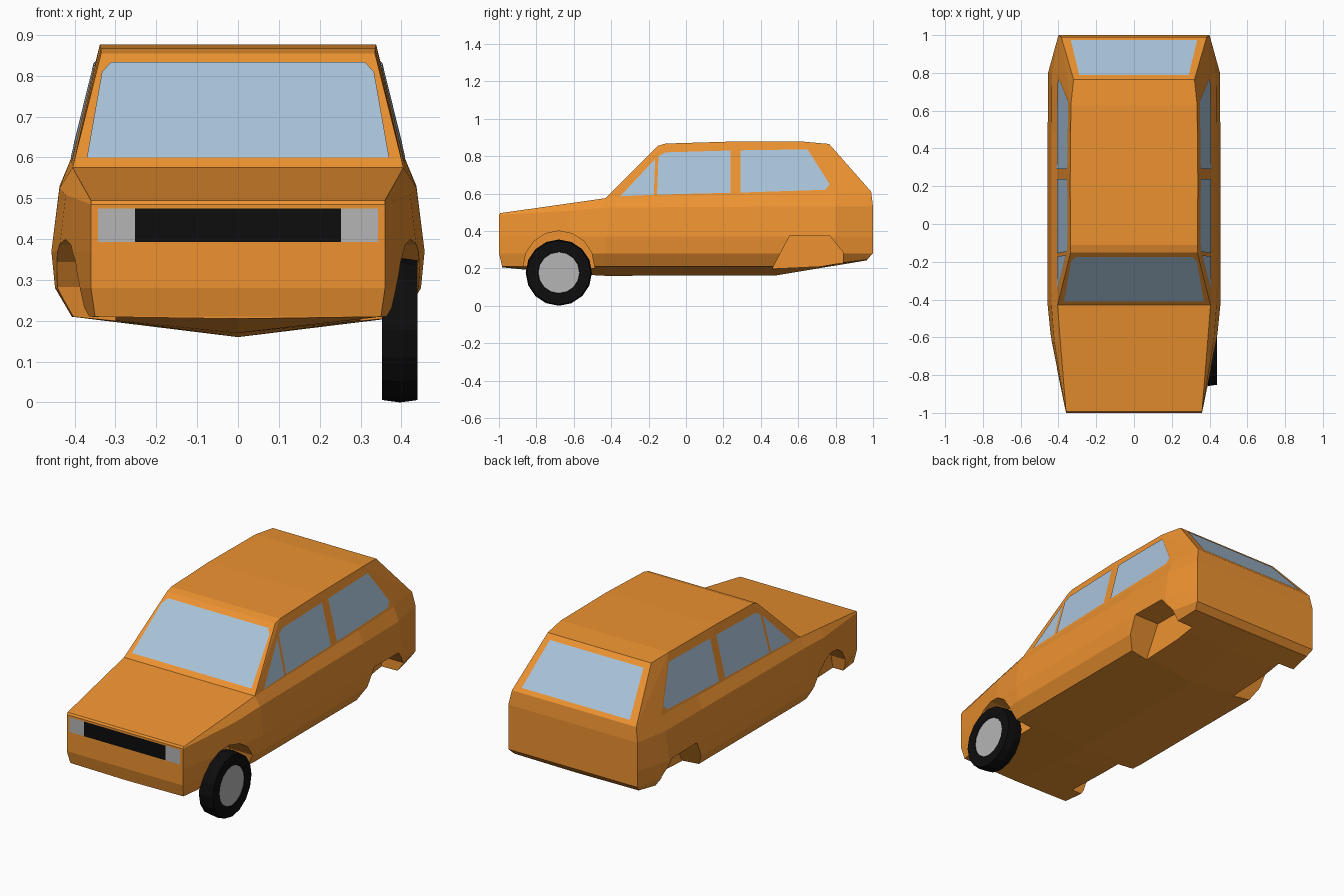
import bpy, bmesh, math
from mathutils import Vector
from mathutils.bvhtree import BVHTree

if "Cube" in bpy.data.objects:
    bpy.data.objects.remove(bpy.data.objects["Cube"])


def material(name, r, g, b):
    m = bpy.data.materials.new(name)
    m.diffuse_color = (r, g, b, 1)
    m.use_nodes = True
    m.node_tree.nodes["Principled BSDF"].inputs["Base Color"].default_value = m.diffuse_color
    return m


ORANGE = material("orange_paint", 0.85, 0.29, 0.03)
GLASS = material("glass", 0.4, 0.55, 0.7)
BLACK = material("black", 0.004, 0.004, 0.004)
GREY = material("light_grey", 0.46, 0.46, 0.46)


def add_object(name, bm, mat):
    bmesh.ops.recalc_face_normals(bm, faces=bm.faces)
    me = bpy.data.meshes.new(name)
    bm.to_mesh(me)
    me.materials.append(mat)
    ob = bpy.data.objects.new(name, me)
    bpy.context.collection.objects.link(ob)
    return ob


# Body stations: y, keel z, then (x, z) of sill, lower side, widest, belt, waist
STATIONS = [
    (-1.00, 0.205, [(.350, .21), (.36, .28), (.36, .37), (.36, .485), (.36, .495)]),
    (-0.62, 0.170, [(.395, .21), (.432, .28), (.438, .37), (.422, .508), (.39, .548)]),
    (-0.43, 0.160, [(.407, .21), (.448, .28), (.457, .37), (.437, .525), (.405, .575)]),
    (0.48, 0.162, [(.407, .21), (.448, .28), (.457, .37), (.437, .53), (.409, .5974)]),
    (0.80, 0.215, [(.405, .225), (.445, .28), (.455, .37), (.435, .53), (.405, .6053)]),
    (1.00, 0.243, [(.385, .247), (.40, .28), (.40, .37), (.40, .53), (.385, .61)]),
]
END_Y = {(0, 0): -.983, (0, 4): -.993, (5, 0): .968, (5, 4): .99}
ROOF = [(.335, -.15, .855), (.336, -.11, .867), (.338, .22, .877),
        (.334, .63, .877), (.32, .765, .865)]

# Lower body: mirrored loft with nose and tail caps and bonnet
bm = bmesh.new()
keel = [bm.verts.new((0, END_Y.get((i, 0), s[0]), s[1])) for i, s in enumerate(STATIONS)]
side = {}
for sx in (1, -1):
    side[sx] = [[bm.verts.new((sx * x, END_Y.get((i, k), y), z)) for k, (x, z) in enumerate(pts)]
                for i, (y, _, pts) in enumerate(STATIONS)]
    rings = [[c] + r for c, r in zip(keel, side[sx])]
    for a, b in zip(rings, rings[1:]):
        for k in range(5):
            bm.faces.new((a[k], a[k + 1], b[k + 1], b[k]))
R, L = side[1], side[-1]
for e in (0, -1):
    bm.faces.new((keel[e], R[e][0], L[e][0]))
    for k in range(4):
        bm.faces.new((R[e][k], R[e][k + 1], L[e][k + 1], L[e][k]))
for i in range(2):
    bm.faces.new((R[i][4], R[i + 1][4], L[i + 1][4], L[i][4]))

# Cabin: convex hull rising from the waist line, open underneath
waist = [s[i][4] for s in (R, L) for i in range(2, 6)]
roof = [bm.verts.new((sx * x, y, z)) for sx in (1, -1) for x, y, z in ROOF]
bmesh.ops.convex_hull(bm, input=waist + roof, use_existing_faces=False)
wset = set(waist)
under = [f for f in bm.faces if all(v in wset for v in f.verts)]
bmesh.ops.delete(bm, geom=under, context='FACES')
loose = [e for e in bm.edges if not e.link_faces]
bmesh.ops.delete(bm, geom=loose, context='EDGES')
bmesh.ops.recalc_face_normals(bm, faces=bm.faces)
surface = BVHTree.FromBMesh(bm)
body = add_object("car_body", bm, ORANGE)
bm.free()

# Wheel arch cutters
front_arch = [(-.68 + .19 * math.cos(math.pi * k / 8), .21 + .19 * math.sin(math.pi * k / 8))
              for k in range(9)] + [(-.875, .1), (-.485, .1)]
rear_arch = [(.41, .1), (.465, .205), (.555, .375), (.77, .372), (.84, .285), (.84, .1)]
bm = bmesh.new()
for sx in (1, -1):
    for prof in (front_arch, rear_arch):
        face = bm.faces.new([bm.verts.new((sx * .3, y, z)) for y, z in prof])
        ext = bmesh.ops.extrude_face_region(bm, geom=[face], use_keep_orig=True)
        bmesh.ops.translate(bm, vec=(sx * .3, 0, 0),
                            verts=[v for v in ext["geom"] if isinstance(v, bmesh.types.BMVert)])
cutter = add_object("wheel_arch_cutter", bm, ORANGE)
bm.free()
cutter.hide_render = True
cutter.hide_viewport = True
cut = body.modifiers.new("wheel_arches", 'BOOLEAN')
cut.operation = 'DIFFERENCE'
cut.solver = 'EXACT'
cut.object = cutter


def panel(name, starts, direction, mat, lift=.004):
    """Flat panel laid on the body by casting its corners along a direction."""
    bm = bmesh.new()
    verts = []
    for s in starts:
        hit, normal, _, _ = surface.ray_cast(Vector(s), Vector(direction))
        verts.append(bm.verts.new(hit - Vector(direction) * lift))
    bm.faces.new(verts)
    bm.normal_update()
    for f in bm.faces:
        if f.normal.dot(Vector(direction)) > 0:
            f.normal_flip()
    me = bpy.data.meshes.new(name)
    bm.to_mesh(me)
    bm.free()
    me.materials.append(mat)
    bpy.context.collection.objects.link(bpy.data.objects.new(name, me))


def mirrored(half):
    return half + [(-x, v) for x, v in reversed(half)]


# Side windows
WINDOWS = {
    "quarter_window": [(-.352, .585), (-.172, .593), (-.165, .785)],
    "front_window": [(-.155, .594), (.237, .604), (.237, .83), (-.11, .82), (-.147, .80)],
    "rear_side_window": [(.292, .605), (.745, .62), (.768, .65), (.65, .836), (.292, .831)],
}
for sx, tag in ((1, "right"), (-1, "left")):
    for name, pts in WINDOWS.items():
        panel(f"{name}_{tag}", [(sx * 2, y, z) for y, z in pts], (-sx, 0, 0), GLASS)

# Windscreen and rear window
panel("windscreen", [(x, -2, z) for x, z in mirrored([(.37, .60), (.333, .81), (.31, .834)])],
      (0, 1, 0), GLASS)
panel("rear_window", [(x, y, 2) for x, y in mirrored([(.335, .975), (.29, .79)])],
      (0, 0, -1), GLASS)

# Grille and headlights
for name, x0, x1, mat in (("grille", -.252, .252, BLACK), ("headlight_right", .252, .343, GREY),
                          ("headlight_left", -.343, -.252, GREY)):
    panel(name, [(x0, -2, .393), (x1, -2, .393), (x1, -2, .475), (x0, -2, .475)],
          (0, 1, 0), mat, .002)


def lathe(name, profile, mat, n=16):
    """Turn an (x, radius) profile around the front axle."""
    bm = bmesh.new()
    rings = [[bm.verts.new((x, -.68 + r * math.sin(2 * math.pi * k / n),
                            .177 - r * math.cos(2 * math.pi * k / n))) for k in range(n)]
             for x, r in profile]
    for a, b in zip(rings, rings[1:]):
        for k in range(n):
            j = (k + 1) % n
            bm.faces.new((a[k], a[j], b[j], b[k]))
    bm.faces.new(rings[0])
    bm.faces.new(rings[-1])
    add_object(name, bm, mat)
    bm.free()


# The single front wheel
lathe("front_wheel_tyre", [(.353, .115), (.353, .171), (.397, .177), (.44, .171), (.44, .112),
                           (.434, .11)], BLACK)
lathe("front_wheel_hub", [(.425, .11), (.437, .11)], GREY)
